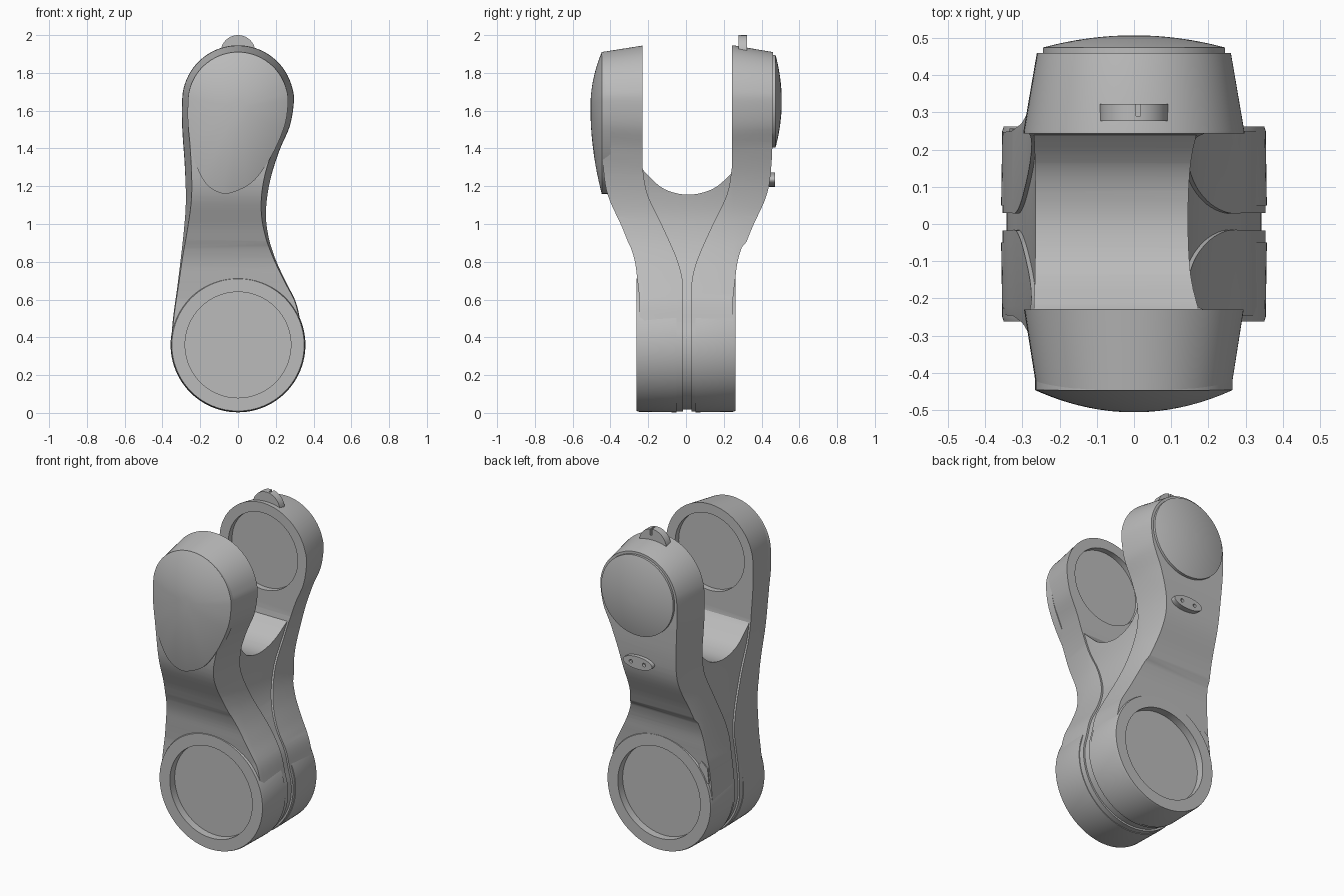
import bpy
import bmesh
from math import sin, cos, pi, radians
from mathutils import Vector

if "Cube" in bpy.data.objects:
    bpy.data.objects.remove(bpy.data.objects["Cube"], do_unlink=True)

grey = bpy.data.materials.new("satin grey")
grey.use_nodes = True
COLOUR = (0.5, 0.5, 0.5, 1)
grey.diffuse_color = COLOUR
grey.node_tree.nodes["Principled BSDF"].inputs["Base Color"].default_value = COLOUR

TOP, BASE = 1.65, 0.36      # heights of the two joint axes


def arc(cz, r, a0, a1, n, cx=0):
    return [(cx + r * cos(radians(a0 + (a1 - a0) * i / n)),
             cz + r * sin(radians(a0 + (a1 - a0) * i / n))) for i in range(n + 1)]


def circle(cz, r, n=96):
    return arc(cz, r, 0, 360, n)[:-1]


def spline(pts, closed=True, steps=5):
    """Smooth curve through the given points."""
    out, n = [], len(pts)
    pick = (lambda i: Vector(pts[i % n])) if closed else (lambda i: Vector(pts[max(0, min(n - 1, i))]))
    for i in range(n if closed else n - 1):
        a, b, c, d = (pick(i + k) for k in (-1, 0, 1, 2))
        for s in range(steps):
            t = s / steps
            out.append(tuple(0.5 * (2 * b + (c - a) * t + (2 * a - 5 * b + 4 * c - d) * t * t
                                    + (3 * b - a - 3 * c + d) * t ** 3)))
    return out if closed else out + [tuple(pts[-1])]


def inset(pts, d):
    """Move a counter-clockwise outline inwards."""
    out = []
    for i, p in enumerate(pts):
        t = (Vector(pts[(i + 1) % len(pts)]) - Vector(pts[i - 1])).normalized()
        out.append((p[0] - t.y * d, p[1] + t.x * d))
    return out


def loft(name, rings, sideways=False):
    """Solid through (position, outline) rings, along y, or along x if sideways."""
    bm = bmesh.new()
    loops = [[bm.verts.new((t, u, v) if sideways else (u, t, v)) for u, v in pts] for t, pts in rings]
    for a, b in zip(loops, loops[1:]):
        for i in range(len(a)):
            j = (i + 1) % len(a)
            bm.faces.new((a[i], a[j], b[j], b[i]))
    bm.faces.new(loops[0])
    bm.faces.new(loops[-1])
    bmesh.ops.recalc_face_normals(bm, faces=bm.faces)
    mesh = bpy.data.meshes.new(name)
    bm.to_mesh(mesh)
    bm.free()
    mesh.materials.append(grey)
    ob = bpy.data.objects.new(name, mesh)
    bpy.context.collection.objects.link(ob)
    return ob


def activate(ob):
    bpy.ops.object.select_all(action='DESELECT')
    ob.select_set(True)
    bpy.context.view_layer.objects.active = ob


def combine(ob, tool, operation):
    activate(ob)
    mod = ob.modifiers.new("cut", 'BOOLEAN')
    mod.operation, mod.solver, mod.object = operation, 'EXACT', tool
    bpy.ops.object.modifier_apply(modifier=mod.name)
    bpy.data.objects.remove(tool, do_unlink=True)


def cut_disc(ob, cz, r, y0, y1):
    combine(ob, loft("cutter", [(y0, circle(cz, r)), (y1, circle(cz, r))]), 'DIFFERENCE')


# Front outline of the whole link: round head, waisted neck, round base
outline = spline(arc(TOP, 0.296, 0, 180, 12)
                 + [(-.295, 1.5), (-.282, 1.31), (-.276, 1.13), (-.286, .97), (-.317, .7), (-.344, .5)]
                 + arc(BASE, 0.353, 180, 380, 14)
                 + [(.305, .59), (.25, .7), (.196, .82), (.16, .94), (.148, 1.07), (.17, 1.23),
                    (.22, 1.39), (.275, 1.52)])


def body(gap):
    """Outline solid, drafted towards the outer faces, shrunk by gap."""
    return loft("body", [(y, inset(outline, d + gap)) for y, d in
                         ((-.6, .06), (-.22, 0), (.25, 0), (.6, .06))])


# Two arms that bend apart from the base
outer_curve = [(.245, .6), (.256, .7), (.274, .82), (.328, .97), (.408, 1.15), (.433, 1.3), (.442, 1.5)]
inner_curve = [(.225, 1.3), (.2, 1.16), (.125, 1.0), (.045, .82), (.013, .7), (.012, .6)]
for name, side, shift in (("front", -1, -.005), ("back", 1, .018)):
    profile = [(.24, -.1)] + spline(outer_curve, False) + [(.442, 2.1), (.225, 2.1)]
    profile += spline(inner_curve, False) + [(.012, -.1)]
    profile = [(side * y + (shift if z > .9 or y < .1 else shift * .2), z) for y, z in profile]
    arm = loft(name + "_arm", [(-.6, profile), (.6, profile)], True)
    combine(arm, body(0), 'INTERSECT')
    inner = side * .225 + shift
    cut_disc(arm, TOP, .235, inner - side * .1, inner + side * .035)
    cut_disc(arm, BASE, .28, side * .215, side * .5)

    # Base rim with its shallow round pocket
    rim = loft(name + "_base_rim", [(side * .05, circle(BASE, .357)), (side * .25, circle(BASE, .354)),
                                    (side * .262, circle(BASE, .35))])
    cut_disc(rim, BASE, .28, side * .215, side * .5)

# Slightly recessed web with the saddle between the arms
saddle = spline([(.272, 1.31), (.235, 1.262), (.14, 1.185), (.012, 1.155),
                 (-.115, 1.185), (-.205, 1.262), (-.245, 1.31)], False)
web_profile = [(-.2, -.1), (.2, -.1), (.2, .7), (.33, 1.1)] + saddle + [(-.3, 1.1), (-.2, .7)]
web = loft("web", [(-.6, web_profile), (.6, web_profile)], True)
combine(web, body(.011), 'INTERSECT')


def dome(name, pts, centre, y_base, y_rim, height, side):
    """Cover plate with a low domed face."""
    rings = [(side * y_base, pts)]
    for k in range(13):
        s = cos(k / 13 * pi / 2)
        rings.append((side * (y_rim + height * (1 - s * s)),
                      [(centre[0] + (x - centre[0]) * s, centre[1] + (z - centre[1]) * s) for x, z in pts]))
    return loft(name, rings)


# Teardrop cover in front, round cover behind
teardrop = spline(arc(1.645, .265, 0, 180, 12)
                  + [(-.264, 1.52), (-.24, 1.365), (-.175, 1.22), (-.085, 1.162), (0, 1.178),
                     (.09, 1.235), (.18, 1.365), (.247, 1.52)])
dome("front_cover", teardrop, (0, 1.62), .40, .446, .06, -1)
dome("back_cover", circle(TOP, .245), (0, TOP), .42, .474, .033, 1)

# Slotted tab on top of the back arm
tab = loft("top_tab", [(y, circle(1.908, .092, 48)) for y in (.277, .323)])
slot = [(.006, 1.96), (.018, 1.96), (.018, 2.1), (.006, 2.1)]
combine(tab, loft("cutter", [(.29, slot), (.4, slot)]), 'DIFFERENCE')

# Oval plug with two holes below the back cover
oval = [(x * 2.6, 1.235 + z) for x, z in circle(0, .038, 48)]
plug = loft("oval_plug", [(.40, oval), (.472, oval)])
for x in (-.045, .045):
    hole = [(u + x, v) for u, v in circle(1.235, .011, 20)]
    combine(plug, loft("cutter", [(.455, hole), (.5, hole)]), 'DIFFERENCE')

# Small catch on the base rim
catch = [(-.335, .5), (-.30, .5), (-.265, .6), (-.285, .625), (-.325, .59)]
loft("base_catch", [(.17, catch), (.256, catch)])

for ob in bpy.context.collection.objects:
    if ob.type == 'MESH' and grey.name in ob.data.materials:
        activate(ob)
        bpy.ops.object.shade_smooth_by_angle(angle=radians(30))
